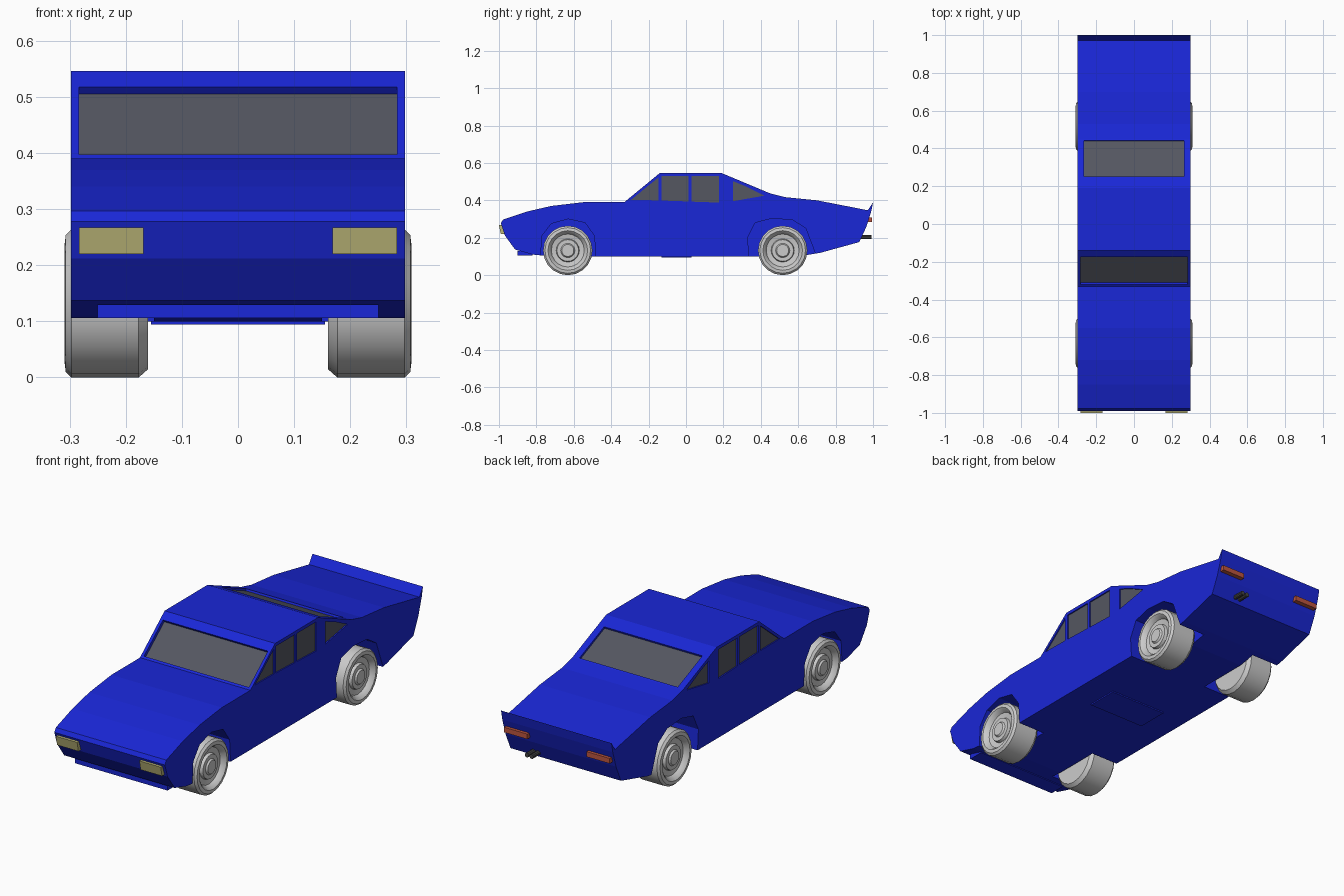
import bpy, bmesh, math
from mathutils import Vector, Matrix

if "Cube" in bpy.data.objects:
    bpy.data.objects.remove(bpy.data.objects["Cube"])


def material(name, r, g, b):
    m = bpy.data.materials.new(name)
    m.diffuse_color = (r, g, b, 1)
    m.use_nodes = True
    m.node_tree.nodes["Principled BSDF"].inputs["Base Color"].default_value = m.diffuse_color
    return m


BLUE = material("blue paint", 0.01, 0.02, 0.68)
GLASS = material("tinted glass", 0.09, 0.095, 0.12)
YELLOW = material("headlight", 0.50, 0.47, 0.19)
RED = material("tail light", 0.50, 0.09, 0.05)
DARK = material("dark metal", 0.06, 0.06, 0.06)


def finish(name, bm, mat):
    bmesh.ops.recalc_face_normals(bm, faces=bm.faces)
    me = bpy.data.meshes.new(name)
    bm.to_mesh(me)
    bm.free()
    ob = bpy.data.objects.new(name, me)
    bpy.context.collection.objects.link(ob)
    if mat:
        me.materials.append(mat)
    return ob


def solid(name, parts, mat=None):
    """Side profiles (y, z), each extruded from x0 to x1."""
    bm = bmesh.new()
    for pts, x0, x1 in parts:
        face = bm.faces.new([bm.verts.new((x0, y, z)) for y, z in pts])
        new = bmesh.ops.extrude_face_region(bm, geom=[face])["geom"]
        bmesh.ops.translate(bm, vec=(x1 - x0, 0, 0),
                            verts=[v for v in new if isinstance(v, bmesh.types.BMVert)])
        bm.faces.index_update()
    # extrusion keeps the starting face, so every prism is closed
    return finish(name, bm, mat)


def both(pts, x0, x1):
    return [(pts, x0, x1), (pts, -x0, -x1)]


def rect(y0, y1, z0, z1):
    return [(y0, z0), (y1, z0), (y1, z1), (y0, z1)]


def slab(a, b, t0, t1, d0, d1):
    """Strip along line a-b from t0 to t1, between depths d0 and d1 below it."""
    a, b = Vector(a), Vector(b)
    d = (b - a).normalized()
    n = Vector((d.y, -d.x))
    p, q = a.lerp(b, t0), a.lerp(b, t1)
    return [tuple(v) for v in (p + n * d0, q + n * d0, q + n * d1, p + n * d1)]


# Body side outline
W = 0.298
outline = [(-.978, .297), (-.85, .34), (-.72, .37), (-.55, .39), (-.33, .39),
           (-.14, .546), (.19, .546), (.45, .437), (.53, .417), (.70, .40),
           (.972, .347), (1.0, .388), (.99, .34), (.965, .26), (.927, .177),
           (.72, .12), (.60, .10), (-.72, .10), (-.82, .11), (-.914, .137),
           (-.968, .212), (-.99, .278)]
body = solid("car_body", [(outline, -W, W)], BLUE)

# Openings: wheel arches, side windows, windscreen, rear window
arches = [
    [(-.78, .05), (-.77, .21), (-.72, .275), (-.63, .30), (-.54, .28), (-.49, .21), (-.48, .05)],
    [(.34, .05), (.33, .20), (.37, .28), (.46, .303), (.57, .295), (.64, .25), (.69, .12), (.69, .05)],
]
side_windows = [
    [(-.295, .402), (-.148, .400), (-.148, .522)],
    [(-.132, .399), (.014, .394), (.014, .53), (-.132, .53)],
    [(.030, .393), (.176, .388), (.176, .53), (.030, .53)],
    [(.25, .395), (.42, .425), (.32, .475), (.25, .503)],
]
front_line = ((-.33, .39), (-.14, .546))
rear_line = ((.19, .546), (.45, .437))

cuts = []
for a in arches:
    cuts += both(a, .15, .35)
for w in side_windows:
    cuts += both(w, .290, .33)
cuts.append((slab(*front_line, .05, .82, -.03, .018), -.283, .283))
cuts.append((slab(*rear_line, .24, .97, -.03, .012), -.265, .265))
cutter = solid("opening_cutter", cuts)
cutter.hide_render = True

mod = body.modifiers.new("openings", "BOOLEAN")
mod.operation = "DIFFERENCE"
mod.solver = "EXACT"
mod.object = cutter
bpy.context.view_layer.objects.active = body
bpy.ops.object.modifier_apply(modifier=mod.name)
bpy.data.objects.remove(cutter)

# Glass panes sitting just inside the openings
panes = []
for w in side_windows:
    panes += both(w, .284, .292)
solid("side_windows", panes, GLASS)
solid("windscreen", [(slab(*front_line, .05, .82, .016, .024), -.283, .283)], GLASS)
solid("rear_window", [(slab(*rear_line, .24, .97, .010, .018), -.265, .265)], GLASS)

# Lights
solid("headlights", both([(-1.0, .267), (-.96, .267), (-.95, .22), (-.99, .22)], .168, .283), YELLOW)
solid("tail_lights", both(rect(.95, .995, .283, .308), .16, .285), RED)

# Chin splitter and underside plate
solid("chin_splitter", [(rect(-.90, -.82, .106, .130), -.25, .25)], BLUE)
solid("underside_plate", [(rect(-.13, .03, .094, .105), -.155, .155)], BLUE)

# Twin exhaust tips
bm = bmesh.new()
for x in (.138, .164):
    bmesh.ops.create_cone(bm, cap_ends=True, segments=10, radius1=.011, radius2=.011, depth=.09,
                          matrix=Matrix.Translation((x, .948, .203)) @ Matrix.Rotation(math.pi / 2, 4, "X"))
finish("exhaust_tips", bm, DARK)

# Wheels: tyre and dished rim turned about the axle
section = [(.16, 0), (.16, .117), (.177, .132), (.297, .132), (.307, .122), (.309, .106),
           (.300, .096), (.285, .088), (.280, .062), (.294, .058), (.294, .038), (.302, .032), (.302, 0)]


def wheel(name, side, y):
    bm = bmesh.new()
    vs = [bm.verts.new((x, 0, r)) for x, r in section]
    edges = [bm.edges.new(e) for e in zip(vs, vs[1:])]
    bmesh.ops.spin(bm, geom=vs + edges, cent=(0, 0, 0), axis=(1, 0, 0),
                   angle=2 * math.pi, steps=20, use_merge=True)
    bmesh.ops.remove_doubles(bm, verts=bm.verts, dist=1e-5)
    bmesh.ops.scale(bm, vec=(side, 1, 1), verts=bm.verts)
    bmesh.ops.translate(bm, vec=(0, y, .132), verts=bm.verts)
    ob = finish(name, bm, None)
    bpy.ops.object.select_all(action="DESELECT")
    ob.select_set(True)
    bpy.context.view_layer.objects.active = ob
    bpy.ops.object.shade_smooth_by_angle(angle=math.radians(30))


for end, y in (("front", -.632), ("rear", .517)):
    for label, side in (("right", 1), ("left", -1)):
        wheel(f"{end}_{label}_wheel", side, y)
